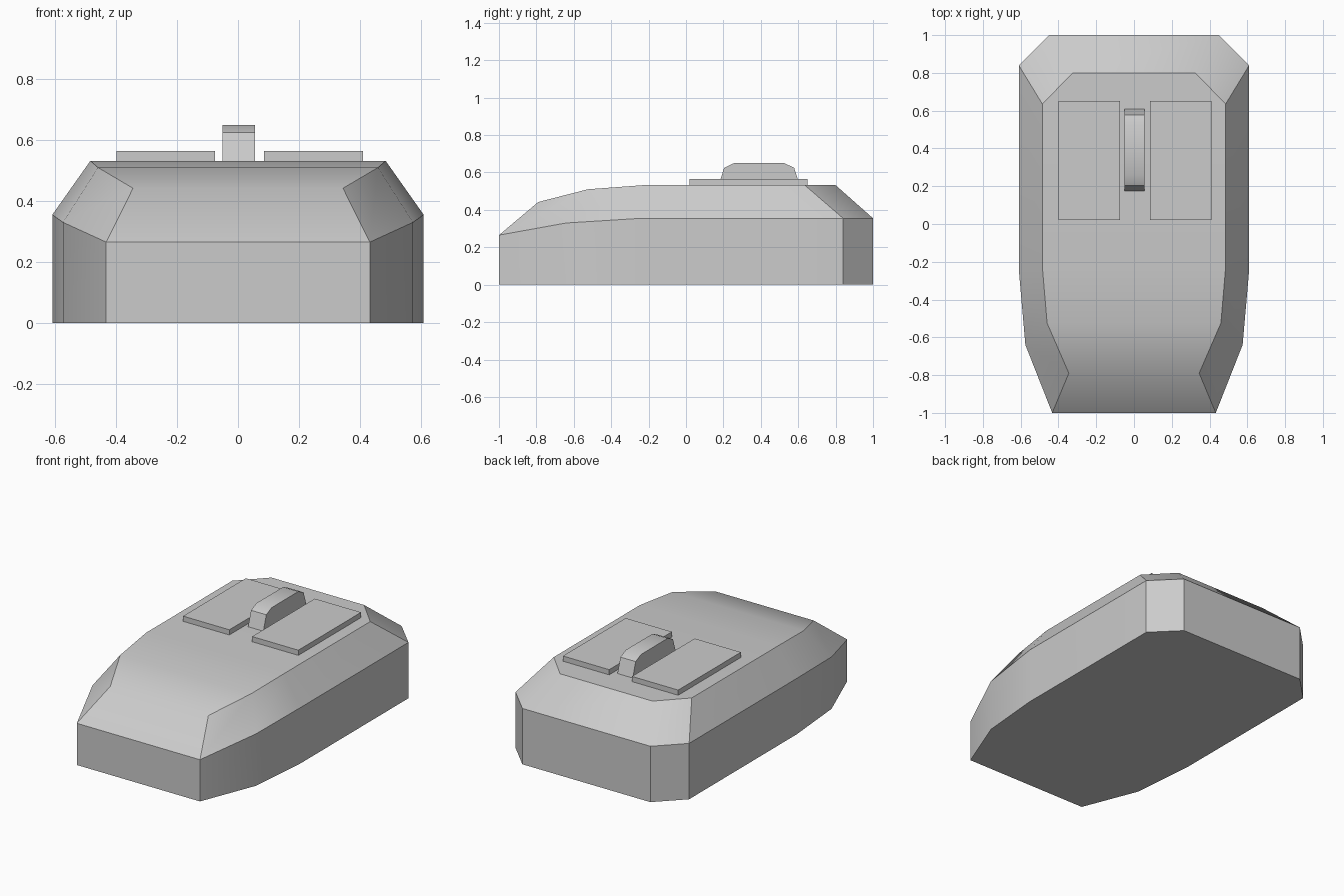
import bpy

if "Cube" in bpy.data.objects:
    bpy.data.objects.remove(bpy.data.objects["Cube"])


def make_object(name, verts, faces):
    mesh = bpy.data.meshes.new(name)
    mesh.from_pydata(verts, [], faces)
    mesh.update()
    obj = bpy.data.objects.new(name, mesh)
    bpy.context.collection.objects.link(obj)
    bpy.ops.object.select_all(action='DESELECT')
    obj.select_set(True)
    bpy.context.view_layer.objects.active = obj
    bpy.ops.object.mode_set(mode='EDIT')
    bpy.ops.mesh.select_all(action='SELECT')
    bpy.ops.mesh.normals_make_consistent(inside=False)
    bpy.ops.object.mode_set(mode='OBJECT')
    bpy.ops.object.shade_smooth_by_angle(angle=0.55)
    return obj


def mirror_loop(half):
    # right half from front to back, then the left half from back to front
    return half + [(-x, y, z) for x, y, z in reversed(half)]


def extrude_profile(name, profile, x0, x1):
    n = len(profile)
    verts = [(x, y, z) for x in (x0, x1) for y, z in profile]
    faces = [(i, (i + 1) % n, n + (i + 1) % n, n + i) for i in range(n)]
    faces += [tuple(range(n)), tuple(range(n, 2 * n))]
    return make_object(name, verts, faces)


# body shell: base outline, shoulder outline and inset crown outline
shoulder = [(0.433, -1, 0.265), (0.575, -0.64, 0.33), (0.61, -0.24, 0.355),
            (0.61, 0.84, 0.355), (0.45, 1, 0.355)]
crown = [(0.345, -0.79, 0.442), (0.46, -0.525, 0.51), (0.485, -0.23, 0.532),
         (0.485, 0.635, 0.532), (0.325, 0.80, 0.532)]
base = [(x, y, 0) for x, y, z in shoulder]
verts = mirror_loop(base) + mirror_loop(shoulder) + mirror_loop(crown)
n = 10
faces = [tuple(range(n))]
for ring in (0, n):
    faces += [(ring + i, ring + (i + 1) % n, ring + n + (i + 1) % n, ring + n + i)
              for i in range(n)]
# crown strips running across the body, joining left and right
faces += [(20 + i, 21 + i, 28 - i, 29 - i) for i in range(3)]
faces.append((23, 24, 25, 26))
make_object("mouse_body", verts, faces)

# two flat click buttons
button = [(0.02, 0.525), (0.65, 0.525), (0.65, 0.565), (0.02, 0.565)]
for name, x0 in (("left_button", -0.40), ("right_button", 0.085)):
    extrude_profile(name, button, x0, x0 + 0.325)

# scroll wheel
wheel = [(0.172, 0.525), (0.204, 0.625), (0.257, 0.65),
         (0.525, 0.65), (0.578, 0.625), (0.61, 0.525)]
extrude_profile("scroll_wheel", wheel, -0.051, 0.056)
